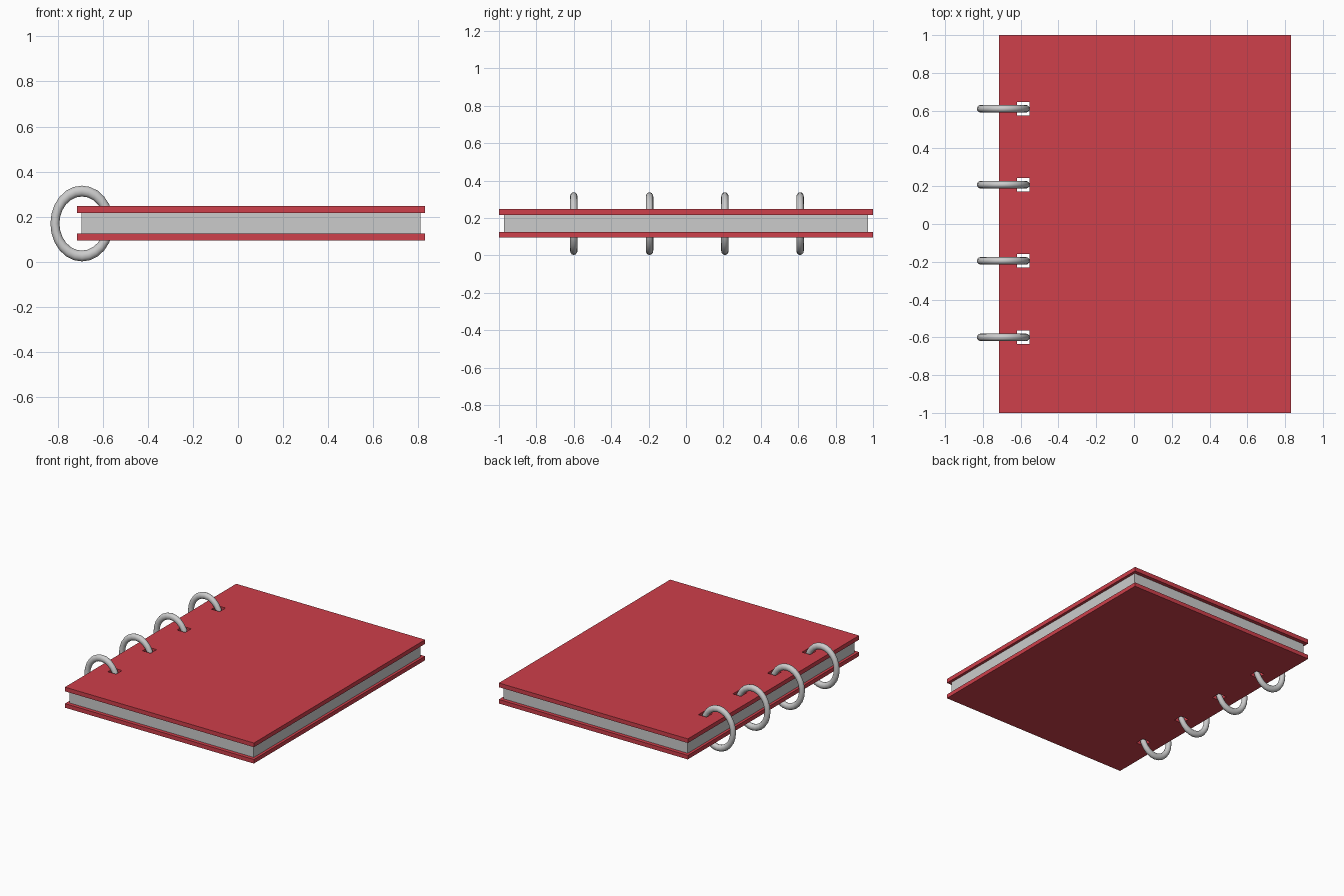
import bpy
import math

if "Cube" in bpy.data.objects:
    bpy.data.objects.remove(bpy.data.objects["Cube"])

RING_Y = (-0.60, -0.195, 0.208, 0.61)
MID_Z = 0.17

red = bpy.data.materials.new("cover_red")
red.diffuse_color = (0.62, 0.05, 0.07, 1)
red.use_nodes = True
red.node_tree.nodes["Principled BSDF"].inputs["Base Color"].default_value = red.diffuse_color


def box(name, x0, x1, y0, y1, z0, z1):
    bpy.ops.mesh.primitive_cube_add(
        size=1, location=((x0 + x1) / 2, (y0 + y1) / 2, (z0 + z1) / 2))
    ob = bpy.context.object
    ob.name = name
    ob.scale = (x1 - x0, y1 - y0, z1 - z0)
    bpy.ops.object.transform_apply(location=False, rotation=False, scale=True)
    return ob


# Covers and page block
bottom = box("bottom_cover", -0.715, 0.83, -1, 1, 0.095, 0.125)
top = box("top_cover", -0.715, 0.83, -1, 1, 0.216, 0.247)
pages = box("page_block", -0.695, 0.81, -0.973, 0.973, 0.125, 0.216)
for cover in (bottom, top):
    cover.data.materials.append(red)

# Punched holes through covers and pages
for i, y in enumerate(RING_Y):
    cutter = box(f"hole_cutter_{i + 1}", -0.62, -0.553, y - 0.035, y + 0.035, 0, 0.34)
    cutter.hide_render = True
    cutter.display_type = 'WIRE'
    for ob in (bottom, top, pages):
        mod = ob.modifiers.new(f"hole_{i + 1}", 'BOOLEAN')
        mod.operation = 'DIFFERENCE'
        mod.solver = 'EXACT'
        mod.object = cutter

# Binder rings, slightly taller than wide
for i, y in enumerate(RING_Y):
    bpy.ops.mesh.primitive_torus_add(
        major_radius=0.12, minor_radius=0.02, major_segments=24, minor_segments=12,
        location=(-0.692, y, MID_Z), rotation=(math.pi / 2, 0, 0))
    ring = bpy.context.object
    ring.name = f"binder_ring_{i + 1}"
    ring.scale = (1, 1.2, 1)
    bpy.ops.object.transform_apply(location=False, rotation=True, scale=True)
    bpy.ops.object.shade_smooth_by_angle(angle=math.radians(40))
